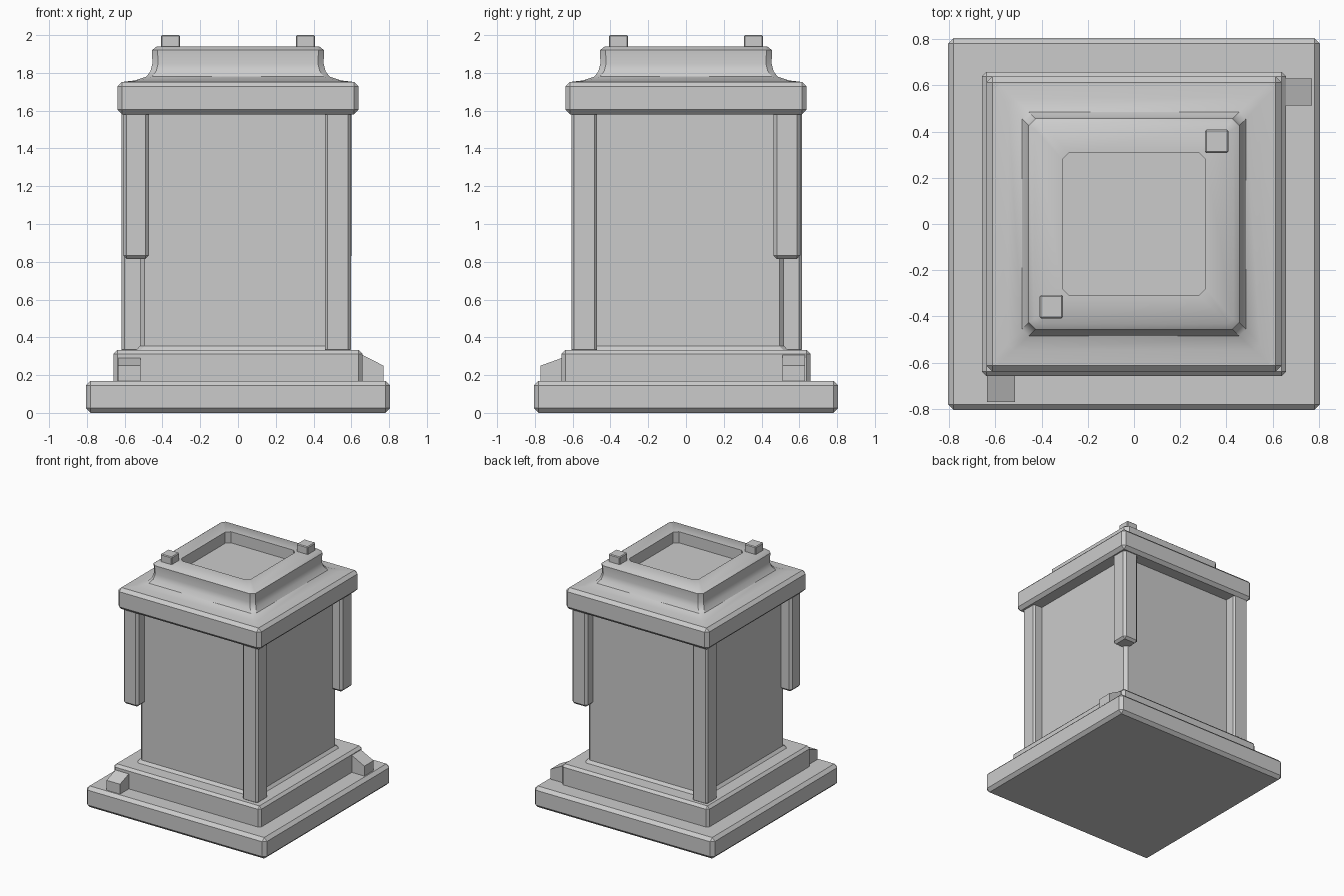
import bpy, bmesh

if "Cube" in bpy.data.objects:
    bpy.data.objects.remove(bpy.data.objects["Cube"])


def finish(name, bm, smooth=None):
    bmesh.ops.recalc_face_normals(bm, faces=bm.faces)
    mesh = bpy.data.meshes.new(name)
    bm.to_mesh(mesh)
    bm.free()
    ob = bpy.data.objects.new(name, mesh)
    bpy.context.collection.objects.link(ob)
    if smooth:
        bpy.ops.object.select_all(action='DESELECT')
        ob.select_set(True)
        bpy.context.view_layer.objects.active = ob
        bpy.ops.object.shade_smooth_by_angle(angle=smooth)
    return ob


def box(name, x, y, z, bevel=0.0):
    """Box from axis ranges, with an optional one-segment chamfer."""
    bm = bmesh.new()
    bmesh.ops.create_cube(bm, size=1)
    for v in bm.verts:
        v.co = [r[0] + (c + 0.5) * (r[1] - r[0]) for c, r in zip(v.co, (x, y, z))]
    ob = finish(name, bm)
    if bevel:
        mod = ob.modifiers.new("chamfer", 'BEVEL')
        mod.width = bevel
        mod.segments = 1
    return ob


def square_loft(name, profile, smooth=None):
    """Stack of corner-cut squares given as (half width, height, corner cut)."""
    bm = bmesh.new()
    rings = []
    for h, z, c in profile:
        a = h - c
        pts = [(h, -a), (h, a), (a, h), (-a, h), (-h, a), (-h, -a), (-a, -h), (a, -h)]
        rings.append([bm.verts.new((px, py, z)) for px, py in pts])
    for lo, hi in zip(rings, rings[1:]):
        for i in range(8):
            j = (i + 1) % 8
            bm.faces.new((lo[i], lo[j], hi[j], hi[i]))
    bm.faces.new(rings[0][::-1])
    bm.faces.new(rings[-1])
    return finish(name, bm, smooth)


def square(h):
    return (-h, h)


# Stepped base
box("base_slab", square(0.805), square(0.805), (0, 0.17), 0.025)
box("base_step", square(0.658), square(0.658), (0.14, 0.333), 0.02)

# Shaft with a small flared foot
square_loft("shaft", [(0.545, 0.325, 0.025), (0.52, 0.355, 0.025), (0.52, 1.60, 0.025)])

# Full-height corner posts and broken short ones
box("post_front_right", (0.46, 0.597), (-0.607, -0.47), (0.32, 1.60), 0.015)
box("post_back_left", (-0.617, -0.48), (0.475, 0.613), (0.32, 1.60), 0.015)
box("short_post_front_left", (-0.607, -0.472), (-0.607, -0.472), (0.815, 1.61), 0.018)
box("short_post_back_right", (0.465, 0.602), (0.463, 0.605), (0.815, 1.61), 0.018)

# Overhanging cap slab
box("cap_slab", square(0.638), square(0.638), (1.58, 1.753), 0.025)

# Curved cornice with a sunken tray on top
square_loft("cornice", [
    (0.613, 1.74, 0.02), (0.613, 1.752, 0.02), (0.545, 1.76, 0.025),
    (0.485, 1.78, 0.03), (0.463, 1.81, 0.03), (0.453, 1.85, 0.03),
    (0.456, 1.92, 0.03), (0.43, 1.94, 0.02), (0.31, 1.94, 0.03),
    (0.31, 1.85, 0.03)], smooth=0.6)

# Knobs on opposite corners of the rim
for side, s in (("back_right", 1), ("front_left", -1)):
    r = tuple(sorted((s * 0.307, s * 0.408)))
    box("knob_" + side, r, r, (1.92, 2.0), 0.006)

# Sloped blocks resting on the base slab
right = box("wedge_right", (0.64, 0.77), (0.512, 0.63), (0.16, 0.317))
front = box("wedge_front", (-0.635, -0.515), (-0.77, -0.64), (0.16, 0.297))
for ob, outer in ((right, lambda p: p.x > 0.7), (front, lambda p: p.y < -0.7)):
    for v in ob.data.vertices:
        if outer(v.co) and v.co.z > 0.2:
            v.co.z = 0.25
